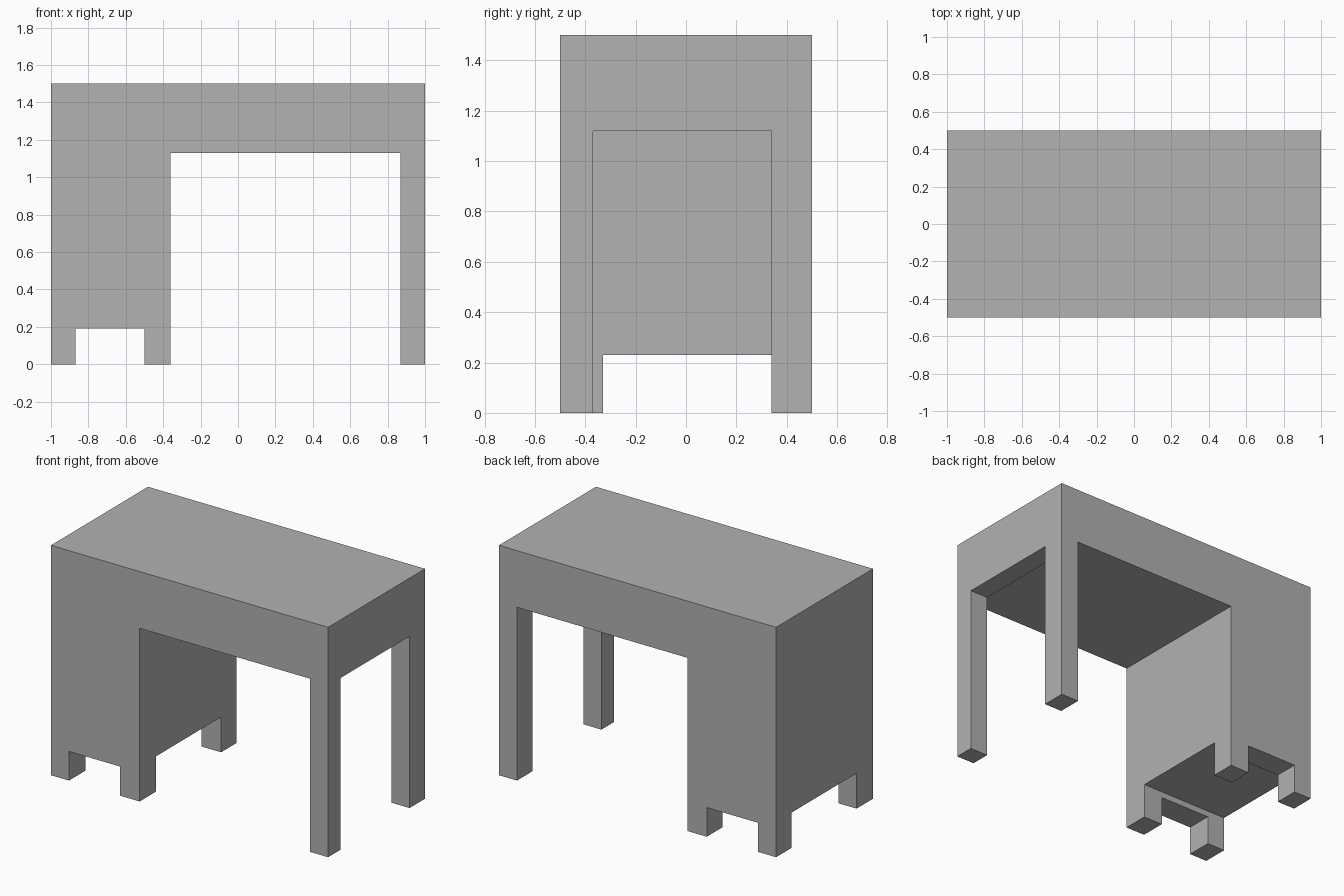
import bpy
import bmesh

old = bpy.data.objects.get("Cube")
if old:
    bpy.data.objects.remove(old, do_unlink=True)

# Plain grey material
GREY = (0.445, 0.445, 0.445, 1.0)
grey = bpy.data.materials.new("plain_grey")
grey.use_nodes = True
grey.diffuse_color = GREY
grey.node_tree.nodes["Principled BSDF"].inputs["Base Color"].default_value = GREY

HALF_DEPTH = 0.5
TOP = 1.5


def extrude_profile(name, points, start, step):
    """Solid made by sweeping a closed outline along one axis."""
    bm = bmesh.new()
    outline = bm.faces.new([bm.verts.new(tuple(a + b for a, b in zip(p, start))) for p in points])
    swept = bmesh.ops.extrude_face_region(bm, geom=[outline])["geom"]
    bmesh.ops.translate(bm, verts=[v for v in swept if isinstance(v, bmesh.types.BMVert)], vec=step)
    bmesh.ops.recalc_face_normals(bm, faces=bm.faces)
    mesh = bpy.data.meshes.new(name)
    bm.to_mesh(mesh)
    bm.free()
    mesh.materials.append(grey)
    obj = bpy.data.objects.new(name, mesh)
    bpy.context.collection.objects.link(obj)
    return obj


def cut_tunnel(target, name, x0, x1, y0, y1, height):
    """Cut an opening running sideways, from the floor up to height."""
    low = -0.1
    section = [(0, y0, low), (0, y1, low), (0, y1, height), (0, y0, height)]
    cutter = extrude_profile(name, section, (x0, 0, 0), (x1 - x0, 0, 0))
    cutter.hide_render = True
    mod = target.modifiers.new(name, 'BOOLEAN')
    mod.operation = 'DIFFERENCE'
    mod.solver = 'EXACT'
    mod.object = cutter
    graph = bpy.context.evaluated_depsgraph_get()
    result = bpy.data.meshes.new_from_object(target.evaluated_get(graph))
    target.modifiers.clear()
    target.data = result
    bpy.data.objects.remove(cutter, do_unlink=True)


# Desk silhouette: pedestal with foot gap, knee space, leg pair, top
front_outline = [
    (-1, 0), (-0.87, 0), (-0.87, 0.19), (-0.5, 0.19), (-0.5, 0), (-0.36, 0),
    (-0.36, 1.13), (0.87, 1.13), (0.87, 0), (1, 0), (1, TOP), (-1, TOP),
]
desk = extrude_profile("desk_body", [(x, 0, z) for x, z in front_outline],
                       (0, -HALF_DEPTH, 0), (0, 2 * HALF_DEPTH, 0))

# Opening between the two tall legs
cut_tunnel(desk, "leg_opening", 0.8, 1.1, -0.37, 0.34, 1.12)
# Opening between the front and back pedestal feet
cut_tunnel(desk, "foot_opening", -1.1, -0.3, -0.33, 0.34, 0.23)
